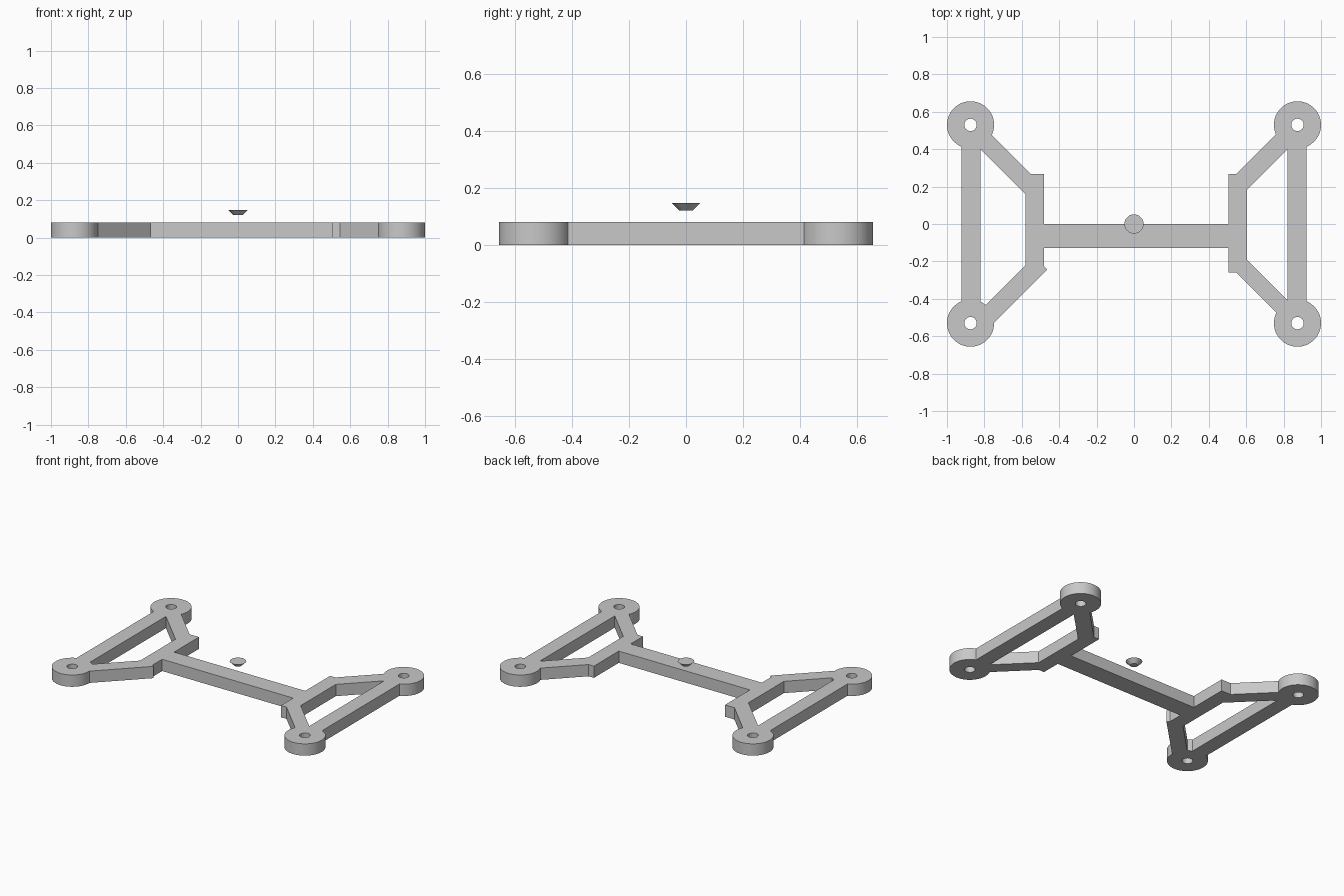
import bpy
import bmesh
import math
from mathutils import Vector

cube = bpy.data.objects.get("Cube")
if cube:
    bpy.data.objects.remove(cube, do_unlink=True)

THICK = 0.08
RING_X, RING_Y = 0.874, 0.53
RING_R, HOLE_R = 0.126, 0.033

grey = bpy.data.materials.new("light_grey")
grey.use_nodes = True
grey.diffuse_color = (0.58, 0.58, 0.58, 1)
bsdf = next(n for n in grey.node_tree.nodes if n.type == "BSDF_PRINCIPLED")
bsdf.inputs["Base Color"].default_value = grey.diffuse_color


def finish(name, bm, smooth=False):
    """Turn a bmesh into a named grey object."""
    bmesh.ops.recalc_face_normals(bm, faces=bm.faces)
    mesh = bpy.data.meshes.new(name)
    bm.to_mesh(mesh)
    bm.free()
    mesh.materials.append(grey)
    obj = bpy.data.objects.new(name, mesh)
    bpy.context.collection.objects.link(obj)
    if smooth:
        bpy.ops.object.select_all(action="DESELECT")
        obj.select_set(True)
        bpy.context.view_layer.objects.active = obj
        bpy.ops.object.shade_smooth_by_angle(angle=math.radians(30))


def bar(name, start, end, width):
    """Flat square-ended bar between two plan points."""
    a, b = Vector(start), Vector(end)
    side = (b - a).normalized().orthogonal() * width / 2
    bm = bmesh.new()
    base = bm.faces.new([bm.verts.new((*p, 0)) for p in (a - side, b - side, b + side, a + side)])
    top = bmesh.ops.extrude_face_region(bm, geom=[base], use_keep_orig=True)["geom"]
    verts = [v for v in top if isinstance(v, bmesh.types.BMVert)]
    bmesh.ops.translate(bm, verts=verts, vec=(0, 0, THICK))
    finish(name, bm)


def ring(name, x, y):
    """Round mounting pad with a through hole, spun from a square section."""
    bm = bmesh.new()
    section = [(HOLE_R, 0), (RING_R, 0), (RING_R, THICK), (HOLE_R, THICK)]
    verts = [bm.verts.new((r, 0, z)) for r, z in section]
    edges = [bm.edges.new((verts[i], verts[i - 1])) for i in range(4)]
    bmesh.ops.spin(bm, geom=verts + edges, cent=(0, 0, 0), axis=(0, 0, 1),
                   angle=math.tau, steps=64)
    bmesh.ops.remove_doubles(bm, verts=bm.verts, dist=0.0001)
    bmesh.ops.translate(bm, verts=bm.verts, vec=(x, y, 0))
    finish(name, bm, smooth=True)


# Mounting pads and the long outer bars joining them
for side, sx in (("left", 1), ("right", -1)):
    for end, sy in (("front", -1), ("back", 1)):
        ring(f"{end}_{side}_mount", sx * RING_X, sy * RING_Y)
    bar(f"{side}_outer_bar", (sx * 0.871, -0.44), (sx * 0.871, 0.44), 0.103)

# Short inner bars and the offset crossbar
bar("left_inner_bar", (0.555, -0.26), (0.555, 0.267), 0.1)
bar("right_inner_bar", (-0.53, -0.24), (-0.53, 0.267), 0.1)
bar("crossbar", (-0.48, -0.064), (0.505, -0.064), 0.128)

# Diagonal braces from the pads to the inner bars
bar("back_left_brace", (0.8165, 0.4675), (0.5545, 0.2055), 0.1)
bar("front_left_brace", (0.817, -0.467), (0.56, -0.21), 0.09)
bar("back_right_brace", (-0.815, 0.462), (-0.5365, 0.1835), 0.098)
bar("front_right_brace", (-0.7905, -0.5005), (-0.499, -0.209), 0.097)

# Small tapered plug floating over the centre
bm = bmesh.new()
bmesh.ops.create_cone(bm, cap_ends=True, segments=48, radius1=0.023, radius2=0.051, depth=0.027)
bmesh.ops.translate(bm, verts=bm.verts, vec=(0, 0, 0.1335))
finish("tapered_plug", bm, smooth=True)
